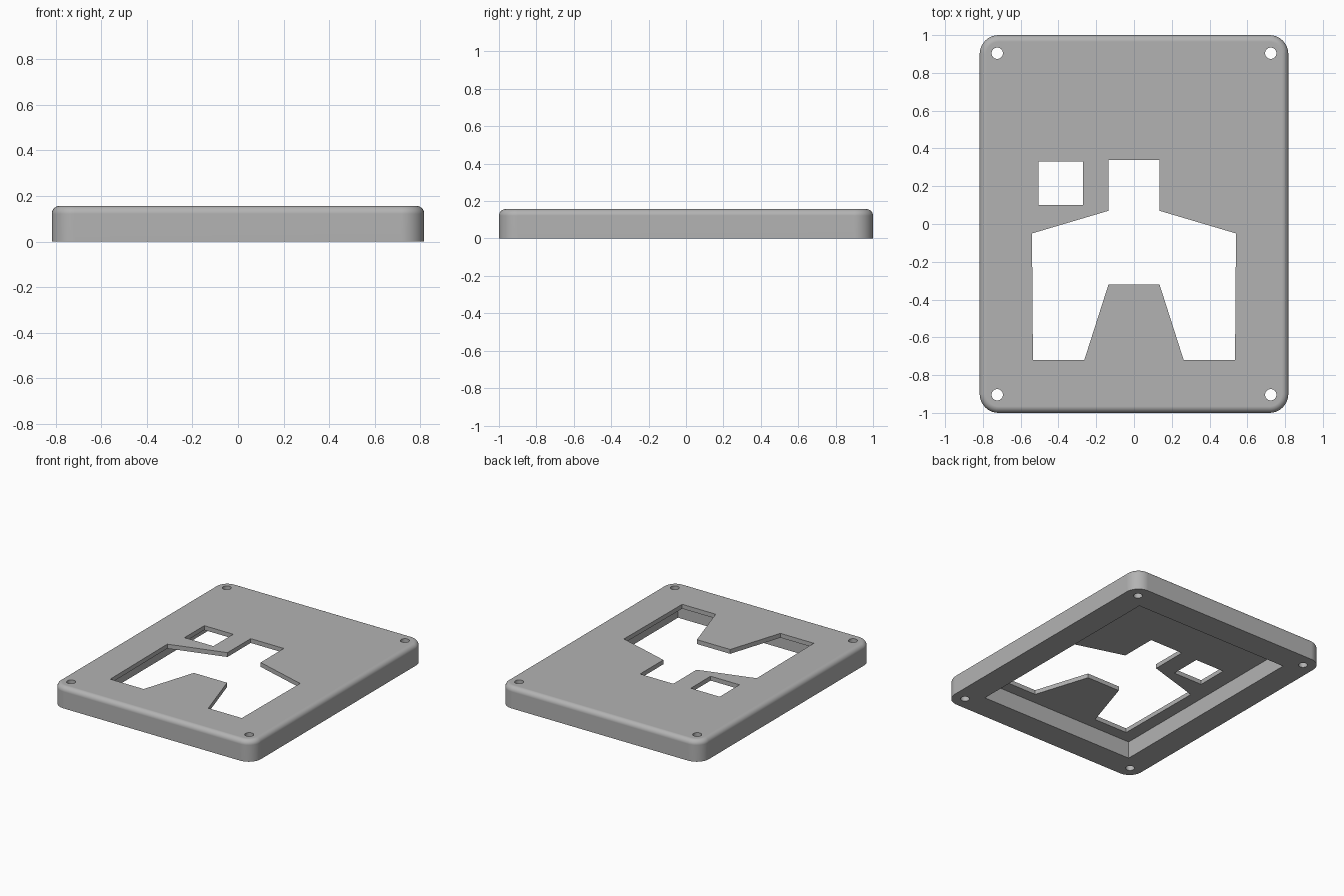
import bpy
import bmesh
from math import cos, sin, pi, radians

HALF_X, HALF_Y, HEIGHT = 0.817, 1.0, 0.157
CORNER, FILLET, POCKET_DEPTH = 0.1, 0.035, 0.125

cube = bpy.data.objects.get("Cube")
if cube:
    bpy.data.objects.remove(cube, do_unlink=True)


def loft(name, rings):
    """Closed solid through stacked rings of points, capped at both ends."""
    bm = bmesh.new()
    loops = [[bm.verts.new(p) for p in ring] for ring in rings]
    count = len(loops[0])
    for low, high in zip(loops, loops[1:]):
        for i in range(count):
            j = (i + 1) % count
            bm.faces.new((low[i], low[j], high[j], high[i]))
    bm.faces.new(loops[0][::-1])
    bm.faces.new(loops[-1])
    bmesh.ops.recalc_face_normals(bm, faces=bm.faces)
    mesh = bpy.data.meshes.new(name)
    bm.to_mesh(mesh)
    bm.free()
    obj = bpy.data.objects.new(name, mesh)
    bpy.context.collection.objects.link(obj)
    return obj


def prism(name, outline, bottom, top):
    return loft(name, [[(x, y, z) for x, y in outline] for z in (bottom, top)])


def rectangle(x0, x1, y0, y1):
    return [(x0, y0), (x1, y0), (x1, y1), (x0, y1)]


def rounded_ring(inset, z, steps=10):
    """Rounded rectangle of the plate outline, moved inward by inset."""
    radius = CORNER - inset
    ring = []
    for k, (sx, sy) in enumerate([(1, 1), (-1, 1), (-1, -1), (1, -1)]):
        for i in range(steps + 1):
            a = (k + i / steps) * pi / 2
            ring.append((sx * (HALF_X - CORNER) + radius * cos(a),
                         sy * (HALF_Y - CORNER) + radius * sin(a), z))
    return ring


# Plate body with rounded corners and a filleted top edge
rings = [rounded_ring(0, 0)]
for i in range(9):
    a = i / 8 * pi / 2
    rings.append(rounded_ring(FILLET * (1 - cos(a)), HEIGHT - FILLET * (1 - sin(a))))
plate = loft("cover_plate", rings)

# Underside pocket, square window and stepped opening
cutters = [
    prism("pocket_cutter", rectangle(-0.63, 0.63, -0.807, 0.807), -0.1, POCKET_DEPTH),
    prism("window_cutter", rectangle(-0.505, -0.27, 0.1, 0.33), -0.1, 0.3),
]
half = [(0.135, 0.34), (0.135, 0.07), (0.54, -0.05),
        (0.535, -0.72), (0.263, -0.72), (0.135, -0.32)]
opening = half + [(-x, y) for x, y in reversed(half)]
cutters.append(prism("opening_cutter", opening, -0.1, 0.3))

# Screw holes near the corners
for sx in (-1, 1):
    for sy in (-1, 1):
        circle = [(sx * 0.724 + 0.03 * cos(i * pi / 16),
                   sy * 0.904 + 0.03 * sin(i * pi / 16)) for i in range(32)]
        cutters.append(prism("screw_hole_cutter", circle, -0.1, 0.3))

bpy.ops.object.select_all(action='DESELECT')
plate.select_set(True)
bpy.context.view_layer.objects.active = plate
for cutter in cutters:
    cutter.hide_render = True
    mod = plate.modifiers.new("cut", 'BOOLEAN')
    mod.operation = 'DIFFERENCE'
    mod.solver = 'EXACT'
    mod.object = cutter
    bpy.ops.object.modifier_apply(modifier=mod.name)
    bpy.data.objects.remove(cutter, do_unlink=True)

# Smooth fillets with clean flat faces
bpy.ops.object.shade_smooth_by_angle(angle=radians(30))
weighted = plate.modifiers.new("flat_face_normals", 'WEIGHTED_NORMAL')
weighted.keep_sharp = True

# Grey material
grey = bpy.data.materials.new("plain_grey")
grey.use_nodes = True
colour = (0.45, 0.45, 0.45, 1)
grey.diffuse_color = colour
grey.node_tree.nodes["Principled BSDF"].inputs["Base Color"].default_value = colour
plate.data.materials.clear()
plate.data.materials.append(grey)
